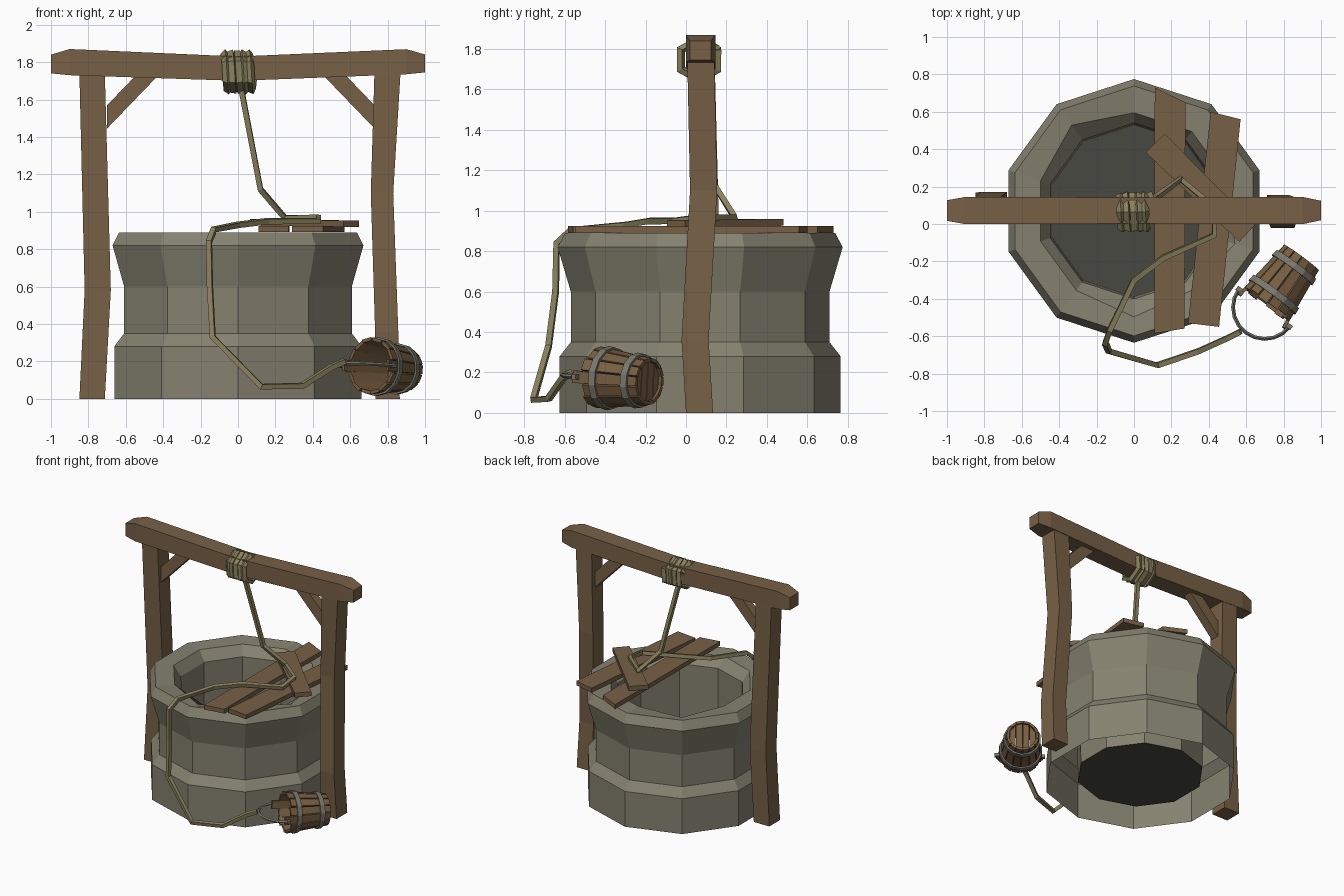
import bpy, bmesh, math
from mathutils import Vector as V, Matrix

if "Cube" in bpy.data.objects:
    bpy.data.objects.remove(bpy.data.objects["Cube"])


def material(name, rgb):
    m = bpy.data.materials.new(name)
    m.diffuse_color = (*rgb, 1)
    m.use_nodes = True
    m.node_tree.nodes["Principled BSDF"].inputs["Base Color"].default_value = m.diffuse_color
    return m


STONE = material("stone", (0.235, 0.222, 0.162))
DARK = material("dark_well_floor", (0.065, 0.065, 0.052))
WOOD = material("weathered_wood", (0.185, 0.118, 0.062))
BUCKET = material("bucket_wood", (0.190, 0.115, 0.055))
ROPE = material("rope", (0.255, 0.222, 0.112))
IRON = material("iron", (0.195, 0.190, 0.155))


def add_object(name, bm, mats, matrix=None):
    me = bpy.data.meshes.new(name)
    bm.to_mesh(me)
    bm.free()
    for m in mats:
        me.materials.append(m)
    ob = bpy.data.objects.new(name, me)
    bpy.context.collection.objects.link(ob)
    if matrix:
        ob.matrix_world = matrix
    return ob


def loft(name, bars, mat, matrix=None):
    """Each bar is a list of stations (centre, half side u, half side v)."""
    bm = bmesh.new()
    for stations in bars:
        rings = []
        for c, u, v in stations:
            c, u, v = V(c), V(u), V(v)
            rings.append([bm.verts.new(p) for p in (c-u-v, c+u-v, c+u+v, c-u+v)])
        for a, b in zip(rings, rings[1:]):
            for i in range(4):
                j = (i + 1) % 4
                bm.faces.new((a[i], a[j], b[j], b[i]))
        bm.faces.new(rings[0])
        bm.faces.new(rings[-1])
    bmesh.ops.recalc_face_normals(bm, faces=bm.faces)
    return add_object(name, bm, [mat], matrix)


def revolve(bm, profile, n, start=0.0, closed=False):
    rings = [[bm.verts.new((r * math.cos(start + math.tau * i / n),
                            r * math.sin(start + math.tau * i / n), z)) for i in range(n)]
             for r, z in profile]
    pairs = list(zip(rings, rings[1:])) + ([(rings[-1], rings[0])] if closed else [])
    for a, b in pairs:
        for i in range(n):
            j = (i + 1) % n
            bm.faces.new((a[i], a[j], b[j], b[i]))
    return rings


def tube(name, points, radius, mat, matrix=None, sides=0):
    """Faceted tube along a polyline, turned into a mesh."""
    cu = bpy.data.curves.new(name + "_path", 'CURVE')
    cu.dimensions = '3D'
    cu.bevel_depth, cu.bevel_resolution, cu.use_fill_caps = radius, sides, True
    sp = cu.splines.new('POLY')
    sp.points.add(len(points) - 1)
    for p, co in zip(sp.points, points):
        p.co = (*co, 1)
    sp.use_smooth = False
    tmp = bpy.data.objects.new(name + "_tmp", cu)
    me = bpy.data.meshes.new_from_object(tmp)
    bpy.data.objects.remove(tmp)
    bm = bmesh.new()
    bm.from_mesh(me)
    for f in bm.faces:
        f.smooth = False
        f.material_index = 0
    bpy.data.meshes.remove(me)
    return add_object(name, bm, [mat], matrix)


# Stone well: ten-sided shell, open below, dark floor inside
bm = bmesh.new()
rings = revolve(bm, [(.695, 0), (.695, .28), (.64, .35), (.64, .60), (.705, .82), (.668, .89),
                     (.525, .89), (.47, .81), (.47, .40), (.46, .05)], 10, math.radians(18))
bm.faces.new(rings[-1]).material_index = 1
for i in (3, 7, 9):  # chipped rim corners
    v = rings[6][i]
    v.co = (v.co.x * 1.08, v.co.y * 1.08, .865)
add_object("well_wall", bm, [STONE, DARK], Matrix.Translation((0, .07, 0)))


# Posts, bent slightly
def post(name, stations):
    loft(name, [[((x, y, z), (h, 0, 0), (0, .067, 0)) for x, y, z, h in stations]], WOOD)


post("left_post", [(-.78, .10, 0, .068), (-.75, .105, .58, .07), (-.78, .075, 1.74, .068)])
post("right_post", [(.80, .067, 0, .065), (.795, .045, .36, .062),
                    (.77, .087, 1.1, .06), (.80, .073, 1.76, .07)])

# Sagging crossbeam with tapered ends
loft("crossbeam", [[((x, .072, z), (0, hy, 0), (0, 0, hz)) for x, z, hy, hz in
                    [(-1, 1.79, .055, .05), (-.90, 1.80, .073, .07), (0, 1.765, .070, .065),
                     (.90, 1.802, .073, .067), (1, 1.793, .052, .048)]]], WOOD)

# Corner braces
for name, s, x in (("left_brace", -1, .70), ("right_brace", 1, .73)):
    loft(name, [[((s * x, .072, 1.507), (0, 0, .062), (0, .035, 0)),
                 ((s * (x - .21), .072, 1.725), (s * .06, 0, .0), (0, .035, 0))]], WOOD)

# Loose planks lying over the rim
for name, p0, u0, p1, u1 in (
        ("inner_plank", (.193, .69, .908), (.082, -.04, 0), (.19, -.572, .908), (.08, .013, 0)),
        ("outer_plank", (.49, .58, .908), (.08, -.02, 0), (.372, -.54, .908), (.083, -.01, 0)),
        ("cross_plank", (.113, .432, .943), (.05, .05, 0), (.605, -.05, .936), (.042, .045, 0))):
    loft(name, [[(p0, u0, (0, 0, .017)), (p1, u1, (0, 0, .017))]], WOOD)

# Rope coil around the beam
turns, seg = 5, 6
coil = []
for i in range(turns * seg + 1):
    a = math.tau * i / seg + math.pi / 6
    coil.append((-.075 + .16 * i / (turns * seg), .065 + .103 * math.cos(a), 1.748 + .098 * math.sin(a)))
tube("rope_coil", coil, .023, ROPE)

# Rope running over the planks, down the wall and to the bucket
tube("rope", [(.015, .06, 1.67), (.12, .145, 1.12), (.25, .24, .968), (.43, .09, .97),
              (.43, -.06, .95), (.16, -.18, .95), (0, -.30, .93), (-.13, -.57, .905),
              (-.155, -.64, .84), (-.15, -.645, .60), (-.135, -.68, .33), (.125, -.755, .065),
              (.345, -.68, .07), (.50, -.61, .17), (.57, -.575, .20)], .02, ROPE)

# Bucket lying on its side: local z runs from base to mouth
base, mouth = V((.895, -.18, .155)), V((.71, -.43, .176))
az = (mouth - base).normalized()
ax = az.cross(V((0, 0, 1))).normalized()
ay = az.cross(ax)
M = Matrix.Translation(base) @ Matrix((ax, ay, az)).transposed().to_4x4()
N, L, R0, R1 = 14, .31, .115, .150
staves = []
for i in range(N):
    t = math.tau * i / N
    e, f = V((math.cos(t), math.sin(t), 0)), V((-math.sin(t), math.cos(t), 0))
    top = L + (.05 if i % 7 == 0 else .006 * (i % 3 - 1))  # two long lugs
    r1 = R0 + (R1 - R0) * top / L
    w = math.tan(math.pi / N) * .87
    staves.append([(e * (r - .009) + V((0, 0, z)), e * .009, f * (r * w))
                   for r, z in ((R0, 0), (r1, top))])
loft("bucket_staves", staves, BUCKET, M)

# Bucket bottom boards
boards, r = [], R0 - .016
edges = [-.95 * r, -.5 * r, 0, .5 * r, .95 * r]
for a, b in zip(edges, edges[1:]):
    boards.append([((x, 0, .022), (0, math.sqrt(r * r - x * x), 0), (0, 0, .008))
                   for x in (a + .002, b - .002)])
loft("bucket_bottom", boards, BUCKET, M)

# Iron hoops
for name, z in (("base_hoop", .065), ("mouth_hoop", .245)):
    bm = bmesh.new()
    ra, rb = (R0 + (R1 - R0) * (z + d) / L for d in (-.018, .018))
    revolve(bm, [(ra + .014, z - .018), (rb + .014, z + .018), (rb, z + .018), (ra, z - .018)],
            N, math.pi / N, True)
    add_object(name, bm, [IRON], M)

# Bail handle and its pins
zp = .335
tube("bucket_handle", [(.168 * math.cos(math.pi * i / 10), 0, zp + .165 * math.sin(math.pi * i / 10))
                       for i in range(11)], .010, IRON, M)
loft("handle_pins", [[((s * .135, 0, zp), (0, .012, 0), (0, 0, .012)),
                      ((s * .182, 0, zp), (0, .012, 0), (0, 0, .012))] for s in (-1, 1)], IRON, M)
